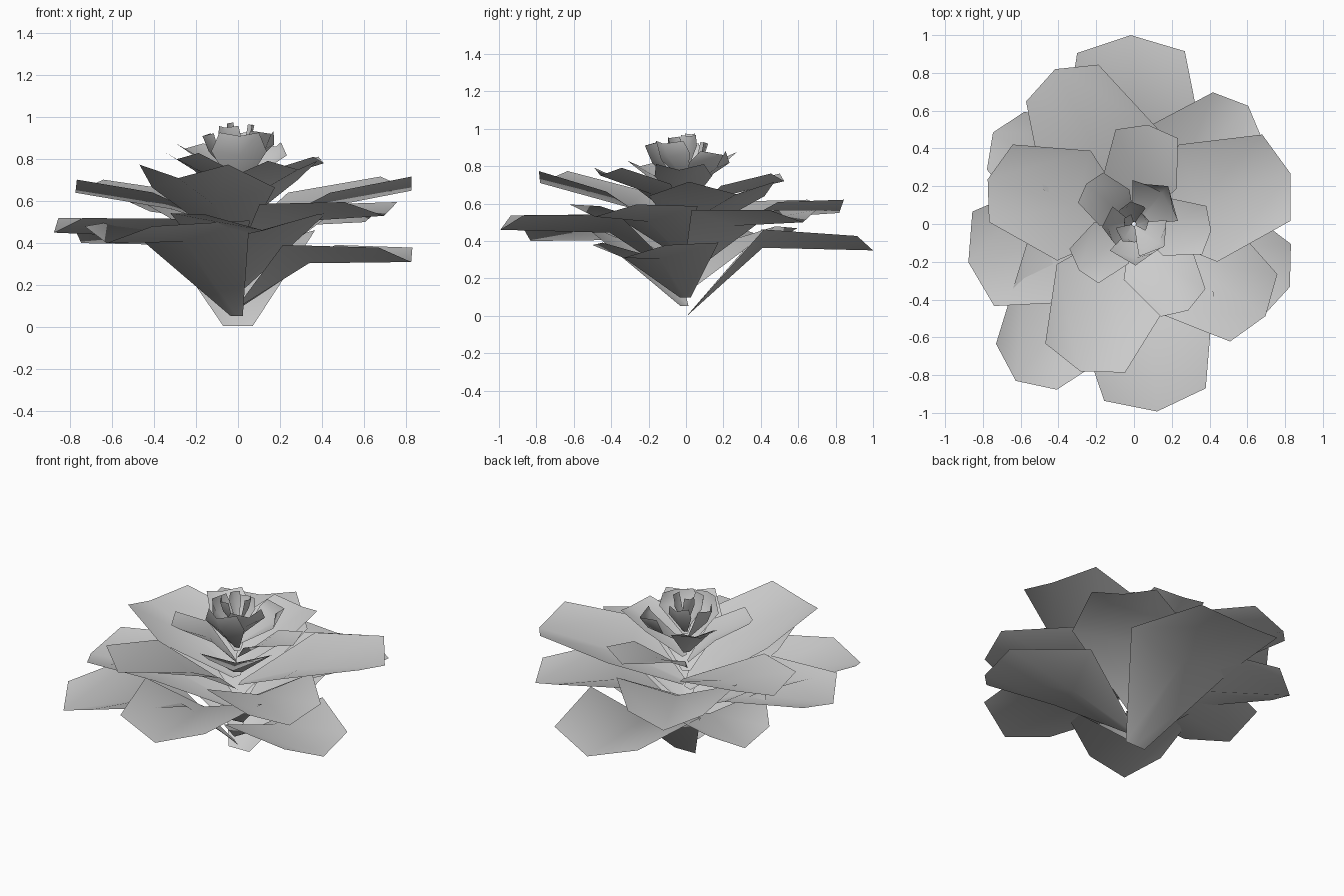
import bpy, bmesh, math

if "Cube" in bpy.data.objects:
    bpy.data.objects.remove(bpy.data.objects["Cube"])

# Petals from the lowest to the heart: (direction deg, reach, tip height, tip width factor)
PETALS = [
    (91, 1.00, .35, 1), (233, 1.04, .40, .68), (338, .89, .31, .84), (147, .89, .40, .72),
    (277, 1.00, .46, .95), (46, .87, .50, .74), (193, .90, .45, 1), (325, .85, .53, .9),
    (117, .92, .55, .82), (250, .83, .71, .95), (18, .87, .65, .97), (163, .81, .64, .93),
    (302, .54, .75, .9), (82, .53, .72, 1.1), (220, .38, .80, 1.1), (355, .41, .78, 1.1),
    (140, .33, .85, 1.1), (272, .22, .91, 1.5), (48, .27, .86, 1.3), (185, .17, .91, 1.6),
    (323, .20, .92, 1.6), (98, .12, .92, 1.8), (236, .11, .95, 1.8), (13, .08, .96, 1.8),
    (150, .06, .97, 1.8),
]


def petal(index, angle, reach, tip_z, tip_w):
    """Cupped kite-shaped petal: narrow foot, wide middle row, blunt three-point tip."""
    base_z = .005 + .048 * index - .0006 * index ** 2
    f = 1.10 - .02 * index if index < 9 else .66    # lower petals level off, upper keep climbing
    mid_z = base_z + f * (tip_z - base_z)
    cup = .07 * reach
    foot = .07 if index == 0 else .01 + .025 * reach
    bud = index >= 17                                # heart petals stand upright and wrap round
    mid_r = .62 if bud else .41
    mid_w = .60 if bud else .375
    # (edge distance, half width, centre distance, edge height, centre height)
    rows = [
        (.01, foot, .01, base_z, base_z),
        (mid_r * reach, mid_w * reach, (mid_r + (.2 if bud else 0)) * reach,
         mid_z + cup * 1.1, mid_z - cup * .3),
        ((.72 if bud else .91) * reach, .285 * tip_w * reach, reach, tip_z + cup * 1.1, tip_z),
    ]
    a = math.radians(angle)
    c, s = math.cos(a), math.sin(a)
    bm = bmesh.new()
    grid = []
    for r_edge, w, r_mid, z_edge, z_mid in rows:
        line = []
        for r, t, z in ((r_edge, -w, z_edge), (r_mid, 0, z_mid), (r_edge, w, z_edge)):
            line.append(bm.verts.new((r * c - t * s, r * s + t * c, z)))
        grid.append(line)
    for j in range(2):
        for i in range(2):
            bm.faces.new((grid[j][i], grid[j + 1][i], grid[j + 1][i + 1], grid[j][i + 1]))
    bmesh.ops.recalc_face_normals(bm, faces=bm.faces)
    bm.normal_update()
    if sum(face.normal.z for face in bm.faces) < 0:
        bmesh.ops.reverse_faces(bm, faces=bm.faces)
    for face in bm.faces:
        face.smooth = True
    mesh = bpy.data.meshes.new(f"petal_{index + 1:02d}")
    bm.to_mesh(mesh)
    bm.free()
    obj = bpy.data.objects.new(mesh.name, mesh)
    bpy.context.collection.objects.link(obj)


# Spiral of petals
for n, spec in enumerate(PETALS):
    petal(n, *spec)
